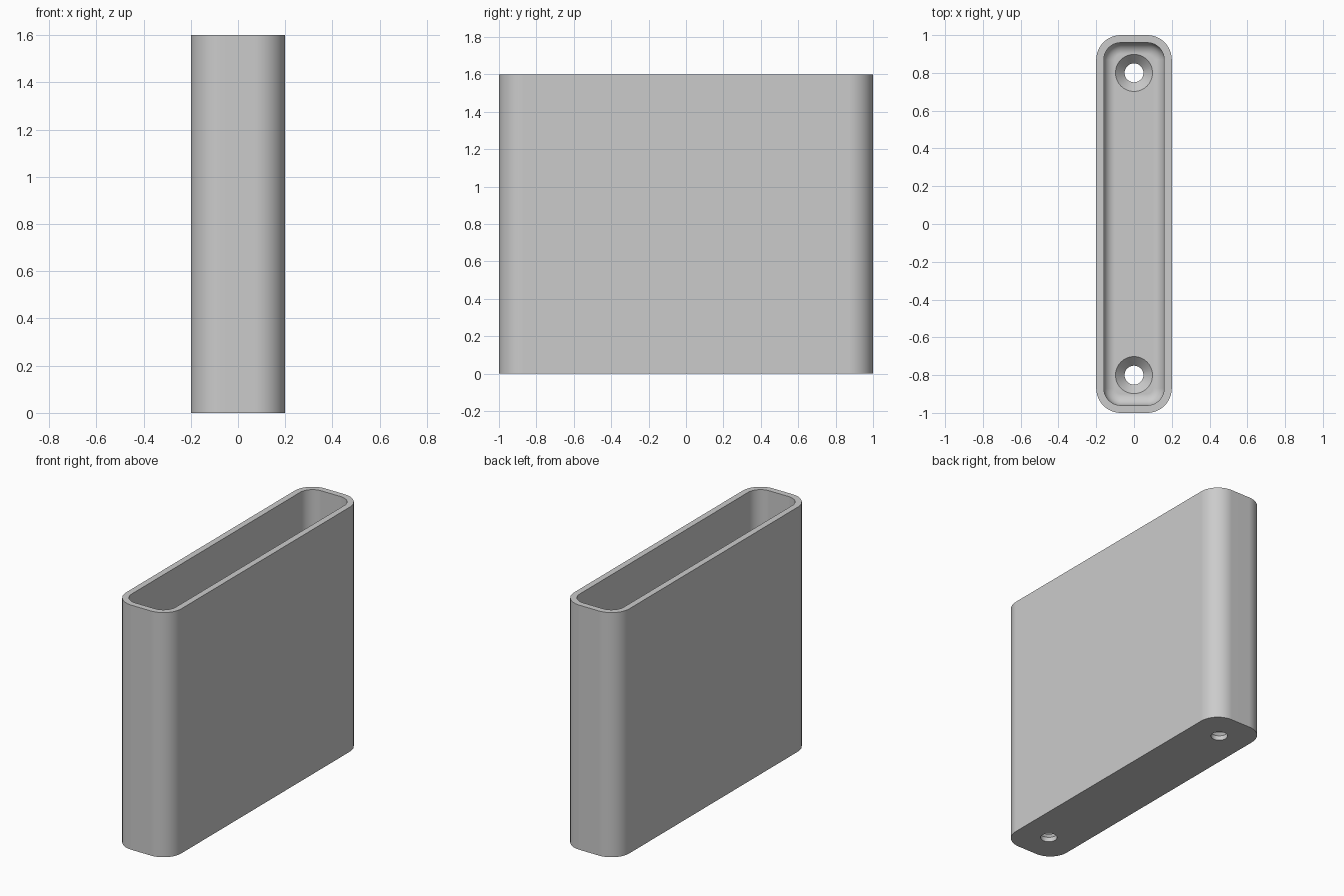
import bpy, bmesh
from math import sin, cos, pi

HALF_X, HALF_Y, HEIGHT = 0.2, 1.0, 1.6
WALL, FLOOR, CORNER, FILLET = 0.04, 0.08, 0.13, 0.06
CORNER_STEPS, FILLET_STEPS = 12, 8

if "Cube" in bpy.data.objects:
    bpy.data.objects.remove(bpy.data.objects["Cube"], do_unlink=True)

plastic = bpy.data.materials.new("light grey")
plastic.use_nodes = True
grey = (0.6, 0.6, 0.6, 1)
plastic.diffuse_color = grey
plastic.node_tree.nodes["Principled BSDF"].inputs["Base Color"].default_value = grey


def rounded_ring(bm, inset, z):
    """Rounded rectangle of vertices, moved inwards by inset."""
    r = CORNER - inset
    ring = []
    for i, (sx, sy) in enumerate([(1, 1), (-1, 1), (-1, -1), (1, -1)]):
        for k in range(CORNER_STEPS + 1):
            a = (i + k / CORNER_STEPS) * pi / 2
            ring.append(bm.verts.new((sx * (HALF_X - CORNER) + r * cos(a),
                                      sy * (HALF_Y - CORNER) + r * sin(a), z)))
    return ring


def circle_ring(bm, radius, y, z, sides=48):
    return [bm.verts.new((radius * cos(2 * pi * k / sides),
                          y + radius * sin(2 * pi * k / sides), z)) for k in range(sides)]


def loft(bm, rings):
    """Skin consecutive rings and cap both ends."""
    for a, b in zip(rings, rings[1:]):
        for k in range(len(a)):
            n = (k + 1) % len(a)
            bm.faces.new((a[k], a[n], b[n], b[k]))
    bm.faces.new(rings[0][::-1])
    bm.faces.new(rings[-1])
    bmesh.ops.recalc_face_normals(bm, faces=bm.faces)


def make_object(name, bm):
    mesh = bpy.data.meshes.new(name)
    bm.to_mesh(mesh)
    bm.free()
    mesh.materials.append(plastic)
    obj = bpy.data.objects.new(name, mesh)
    bpy.context.collection.objects.link(obj)
    return obj


# Open box: outer wall, rim, inner wall, filleted floor
bm = bmesh.new()
rings = [rounded_ring(bm, 0, 0), rounded_ring(bm, 0, HEIGHT), rounded_ring(bm, WALL, HEIGHT)]
for k in range(FILLET_STEPS + 1):
    a = k / FILLET_STEPS * pi / 2
    rings.append(rounded_ring(bm, WALL + FILLET * (1 - cos(a)),
                              FLOOR + FILLET * (1 - sin(a))))
loft(bm, rings)
holder = make_object("open_box", bm)

# Countersunk screw holes through the floor
bm = bmesh.new()
for y in (-0.8, 0.8):
    loft(bm, [circle_ring(bm, r, y, z) for r, z in
              ((0.05, -0.05), (0.05, FLOOR - 0.05), (0.098, FLOOR), (0.098, FLOOR + 0.1))])
cutter = make_object("screw_hole_cutter", bm)
cutter.hide_render = True

bpy.ops.object.select_all(action='DESELECT')
holder.select_set(True)
bpy.context.view_layer.objects.active = holder
cut = holder.modifiers.new("screw_holes", 'BOOLEAN')
cut.operation, cut.solver, cut.object = 'DIFFERENCE', 'EXACT', cutter
bpy.ops.object.modifier_apply(modifier=cut.name)
bpy.data.objects.remove(cutter, do_unlink=True)

# Smooth corners, crisp rims, flat panels
bpy.ops.object.shade_smooth_by_angle(angle=pi / 6)
holder.modifiers.new("flat_panels", 'WEIGHTED_NORMAL').keep_sharp = True
